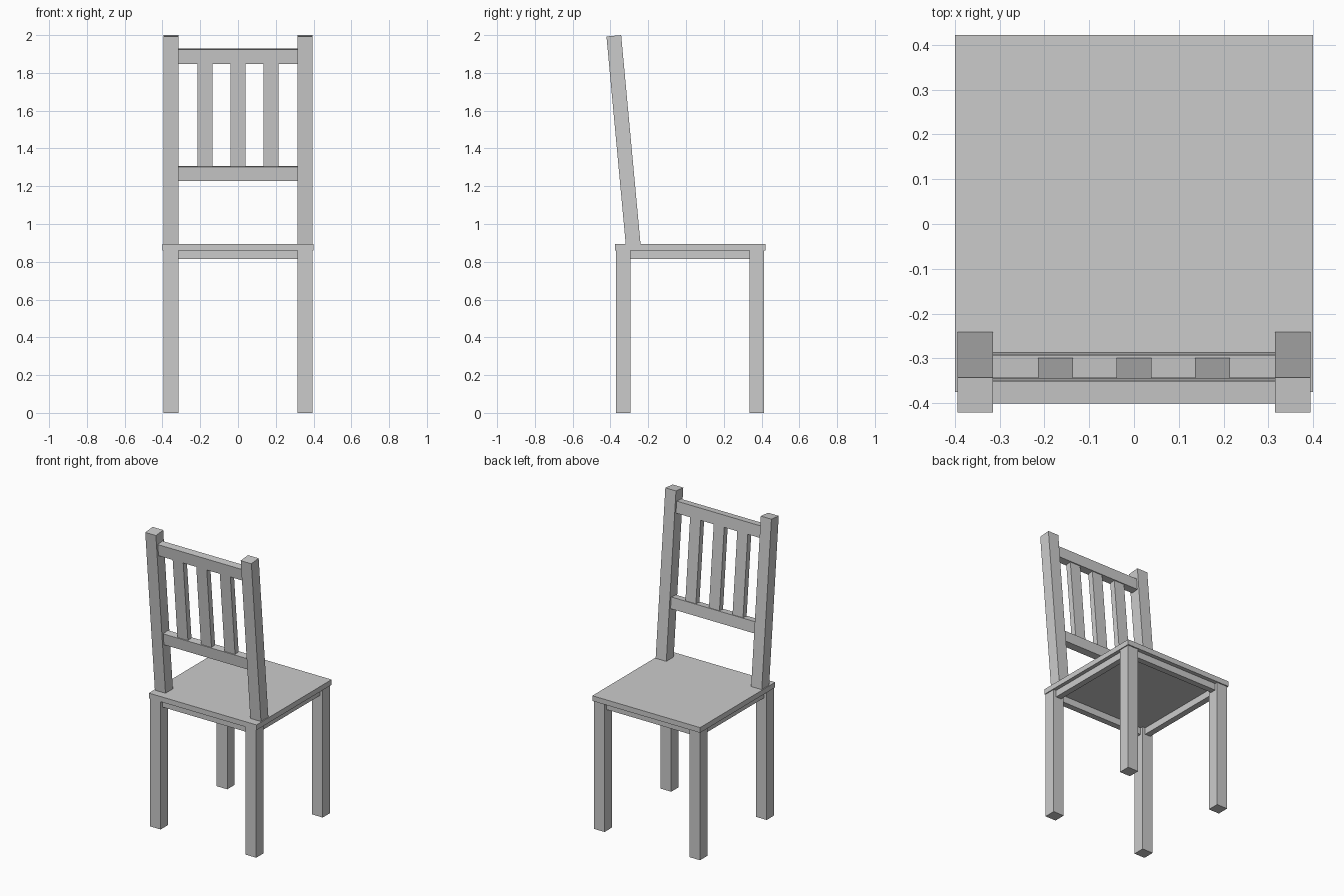
import bpy
from mathutils import Matrix

if "Cube" in bpy.data.objects:
    bpy.data.objects.remove(bpy.data.objects["Cube"])

# Backrest frame: local z runs up the leaning posts from the seat top
LEAN = Matrix.Translation((0, -0.28, 0.895)) @ Matrix.Rotation(0.0925, 4, 'X')


def box(name, x, y, z, frame=Matrix.Identity(4)):
    """Box from (min, max) ranges on each axis, placed in the given frame."""
    verts = [(a, b, c) for a in x for b in y for c in z]
    faces = [(0, 1, 3, 2), (4, 6, 7, 5), (0, 4, 5, 1),
             (2, 3, 7, 6), (0, 2, 6, 4), (1, 5, 7, 3)]
    mesh = bpy.data.meshes.new(name)
    mesh.from_pydata(verts, [], faces)
    obj = bpy.data.objects.new(name, mesh)
    obj.matrix_world = frame
    bpy.context.collection.objects.link(obj)
    return obj


# Seat board
box("seat", (-0.4, 0.4), (-0.375, 0.422), (0.86, 0.895))

inner, outer = 0.315, 0.394
for side, s in (("left", -1), ("right", 1)):
    xs = sorted((s * inner, s * outer))
    # Legs
    box(f"front_leg_{side}", xs, (-0.37, -0.293), (0, 0.86))
    box(f"rear_leg_{side}", xs, (0.336, 0.414), (0, 0.86))
    # Side apron
    box(f"apron_{side}", sorted((s * 0.335, s * 0.375)), (-0.293, 0.336), (0.815, 0.86))
    # Leaning back post, let slightly into the seat
    box(f"back_post_{side}", xs, (-0.039, 0.039), (-0.01, 1.106), LEAN)

# Cross aprons
for name, y in (("front_apron", -0.332), ("rear_apron", 0.375)):
    box(name, (-inner, inner), (y - 0.02, y + 0.02), (0.815, 0.86))

# Backrest rails
box("lower_rail", (-inner, inner), (-0.025, 0.025), (0.336, 0.412), LEAN)
box("upper_rail", (-inner, inner), (-0.025, 0.025), (0.958, 1.036), LEAN)

# Backrest slats
for i, x in enumerate((-0.175, 0, 0.175)):
    box(f"slat_{i + 1}", (x - 0.039, x + 0.039), (-0.019, 0.019), (0.412, 0.958), LEAN)
